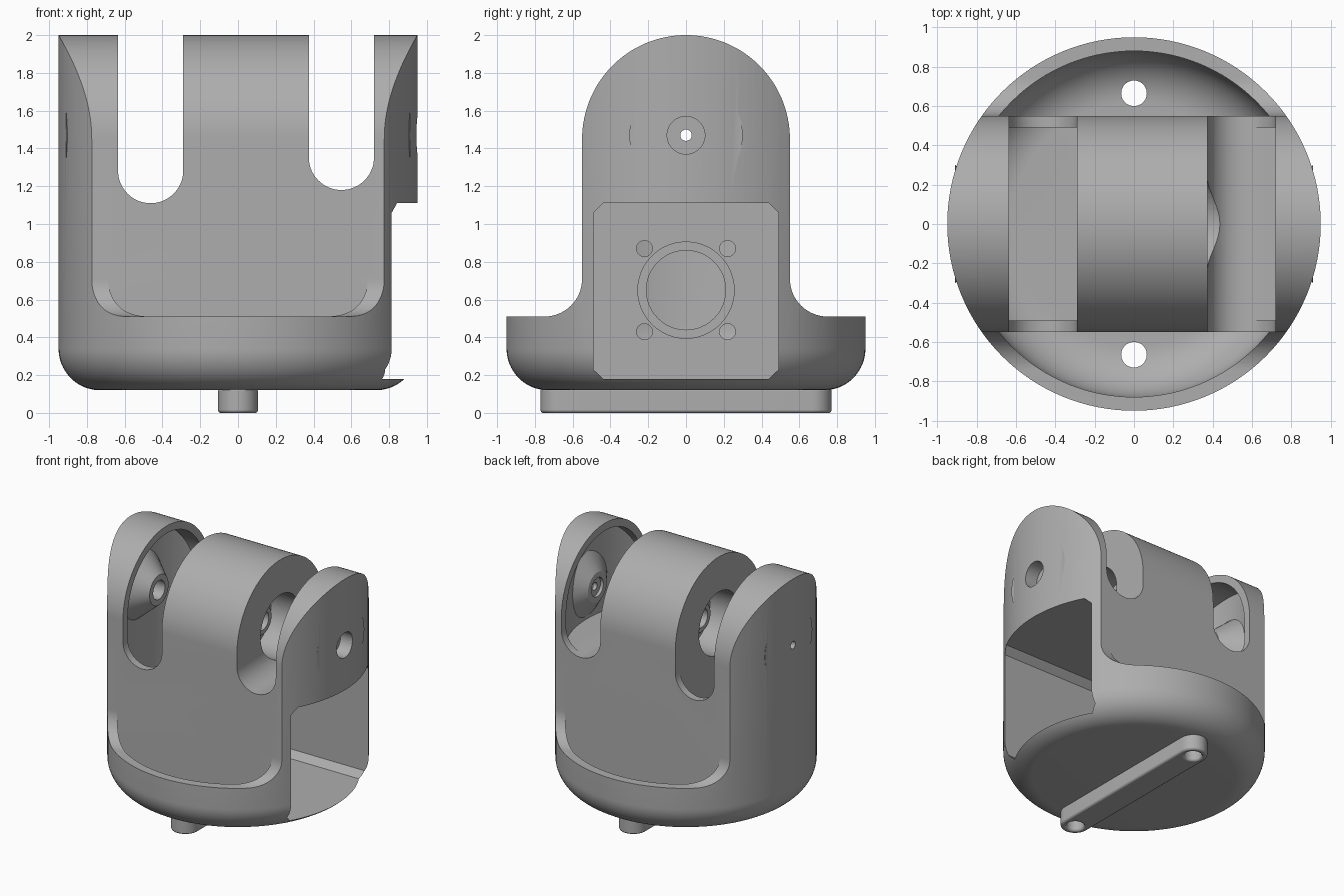
import bpy, bmesh
from math import sin, cos, pi, radians
from mathutils import Matrix

if "Cube" in bpy.data.objects:
    bpy.data.objects.remove(bpy.data.objects["Cube"])

grey = bpy.data.materials.new("plain grey")
grey.use_nodes = True
color = (0.42, 0.42, 0.42, 1)
grey.diffuse_color = color
grey.node_tree.nodes["Principled BSDF"].inputs["Base Color"].default_value = color

PIVOT = 1.47      # height of the hinge axis
ARCH = 1.45       # centre of the rounded tops


def make(name, bm):
    bmesh.ops.remove_doubles(bm, verts=bm.verts, dist=1e-5)
    bmesh.ops.recalc_face_normals(bm, faces=bm.faces)
    mesh = bpy.data.meshes.new(name)
    bm.to_mesh(mesh)
    bm.free()
    mesh.materials.append(grey)
    obj = bpy.data.objects.new(name, mesh)
    bpy.context.scene.collection.objects.link(obj)
    return obj


def arc(cx, cy, r, a0, a1, n=16):
    angles = [radians(a0 + (a1 - a0) * i / n) for i in range(n + 1)]
    return [(cx + r * cos(a), cy + r * sin(a)) for a in angles]


def prism(name, outline, axis, lo, hi):
    """Extrude a 2D outline along x (yz outline), y (xz) or z (xy)."""
    place = {"x": lambda p, t: (t, p[0], p[1]),
             "y": lambda p, t: (p[0], t, p[1]),
             "z": lambda p, t: (p[0], p[1], t)}[axis]
    bm = bmesh.new()
    face = bm.faces.new([bm.verts.new(place(p, lo)) for p in outline])
    new = bmesh.ops.extrude_face_region(bm, geom=[face])["geom"]
    step = [hi - lo if a == axis else 0 for a in "xyz"]
    bmesh.ops.translate(bm, vec=step, verts=[v for v in new if isinstance(v, bmesh.types.BMVert)])
    return make(name, bm)


def lathe(name, profile, steps=128):
    """Revolve (radius, height) points around z."""
    bm = bmesh.new()
    verts = [bm.verts.new((r, 0, z)) for r, z in profile]
    edges = [bm.edges.new(pair) for pair in zip(verts, verts[1:])]
    bmesh.ops.spin(bm, geom=verts + edges, cent=(0, 0, 0), axis=(0, 0, 1),
                   angle=2 * pi, steps=steps, use_merge=True)
    return make(name, bm)


def rod(name, axis, a, b, lo, hi, r0, r1=None):
    """Cylinder or cone along x at (y, z) = (a, b), or along z at (x, y)."""
    bm = bmesh.new()
    bmesh.ops.create_cone(bm, cap_ends=True, segments=48, radius1=r0,
                          radius2=r0 if r1 is None else r1, depth=hi - lo)
    mid = (lo + hi) / 2
    move = Matrix.Translation((mid, a, b) if axis == "x" else (a, b, mid))
    turn = Matrix.Rotation(pi / 2, 4, "Y") if axis == "x" else Matrix()
    bmesh.ops.transform(bm, matrix=move @ turn, verts=bm.verts)
    return make(name, bm)


def combine(obj, other, mode="DIFFERENCE"):
    mod = obj.modifiers.new("combine", "BOOLEAN")
    mod.operation, mod.object, mod.solver = mode, other, "EXACT"
    graph = bpy.context.evaluated_depsgraph_get()
    obj.data = bpy.data.meshes.new_from_object(obj.evaluated_get(graph))
    obj.modifiers.clear()
    bpy.data.objects.remove(other)
    return obj


def arch(half, bottom):
    return [(-half, bottom), (half, bottom)] + arc(0, ARCH, half, 0, 180, 48)


def shell_cutter():
    """Inner clearance shape that leaves a thin outer wall."""
    return lathe("inner_shell", [(0, 0.2)] + arc(0.62, 0.46, 0.26, -90, 0) + [(0.88, 2.2), (0, 2.2)])


# Body: round cup with a rounded underside, trimmed to the arched side profile
body = lathe("body", [(0, 0.12)] + arc(0.73, 0.34, 0.22, -90, 0) + [(0.95, 2.1), (0, 2.1)])
side = ([(-1, 0), (1, 0), (1, 0.51)] + arc(0.75, 0.71, 0.2, 270, 180) +
        arc(0, ARCH, 0.55, 0, 180, 64) + arc(-0.75, 0.71, 0.2, 0, -90) + [(-1, 0.51)])
combine(body, prism("side_profile", side, "x", -1.2, 1.2), "INTERSECT")

# Scooped pockets in the front and back ledges
for s in (-1, 1):
    strip = [(-1, s * 0.55), (1, s * 0.55), (1, s), (-1, s)]
    combine(body, combine(prism("ledge_pocket", strip, "z", 0.1, 2.1), shell_cutter(), "INTERSECT"))

# Two round-bottomed slots that separate the arms from the middle block
for x0, x1, bottom in ((-0.635, -0.29, 1.11), (0.375, 0.72, 1.18)):
    r = (x1 - x0) / 2
    slot = arc((x0 + x1) / 2, bottom + r, r, 180, 360, 32) + [(x1, 2.3), (x0, 2.3)]
    combine(body, prism("slot", slot, "y", -1.2, 1.2))

# Hollow arms: the left-hand cavity runs deep, the other stops above the motor bay
for x0, x1, bottom in ((-1, -0.29, 0.2), (0.6, 1, 1.19)):
    hollow = prism("arm_hollow", arch(0.49, bottom), "x", x0, x1)
    combine(body, combine(hollow, shell_cutter(), "INTERSECT"))

# Motor bay open on one side, with chamfered corners
y, lo, hi, c = 0.49, 0.18, 1.11, 0.05
bay = [(-y + c, lo), (y - c, lo), (y, lo + c), (y, hi - c),
       (y - c, hi), (-y + c, hi), (-y, hi - c), (-y, lo + c)]
combine(body, prism("motor_bay", bay, "x", -0.22, 1.2))
combine(body, rod("motor_recess", "x", 0, 0.65, -0.25, 0, 0.255))
combine(body, rod("motor_hole", "x", 0, 0.65, -0.4, 0, 0.21))
for y in (-0.22, 0.22):
    for z in (0.43, 0.87):
        combine(body, rod("motor_screw_hole", "x", y, z, -0.4, 0, 0.042))

# Round recesses in the middle block
combine(body, rod("block_recess", "x", 0, PIVOT, 0.12, 0.5, 0.25))
combine(body, rod("block_recess", "x", 0, PIVOT, -0.5, -0.04, 0.25))

# Conical bosses around the hinge axis
for lo, hi, r0, r1 in ((-0.91, -0.7, 0.3, 0.12), (0.785, 0.91, 0.12, 0.3),
                       (0.1, 0.22, 0.22, 0.11), (-0.14, -0.02, 0.11, 0.22)):
    combine(body, rod("boss", "x", 0, PIVOT, lo, hi, r0, r1), "UNION")

# Hinge holes: a fine bore with wider seats
for lo, hi, r in ((-1.2, 1.2, 0.03), (-0.82, -0.6, 0.075), (0.16, 0.3, 0.075),
                  (-0.3, -0.08, 0.075), (0.84, 1.2, 0.1), (0.7, 0.81, 0.075)):
    combine(body, rod("hinge_hole", "x", 0, PIVOT, lo, hi, r))

# Mounting bar under the base
bar = prism("mounting_bar", arc(0, 0.665, 0.105, 0, 180, 24) + arc(0, -0.665, 0.105, 180, 360, 24),
            "z", 0, 0.13)

# Vertical screw holes through ledges and bar
for part in (body, bar):
    for y in (-0.665, 0.665):
        combine(part, rod("mount_hole", "z", 0, y, -0.2, 0.8, 0.065))

# Softened bar edges and smooth shading
soft = bar.modifiers.new("soft_edges", "BEVEL")
soft.width, soft.segments, soft.limit_method = 0.012, 2, "ANGLE"
for part in (body, bar):
    bpy.ops.object.select_all(action="DESELECT")
    part.select_set(True)
    bpy.context.view_layer.objects.active = part
    bpy.ops.object.shade_smooth_by_angle(angle=radians(30))
